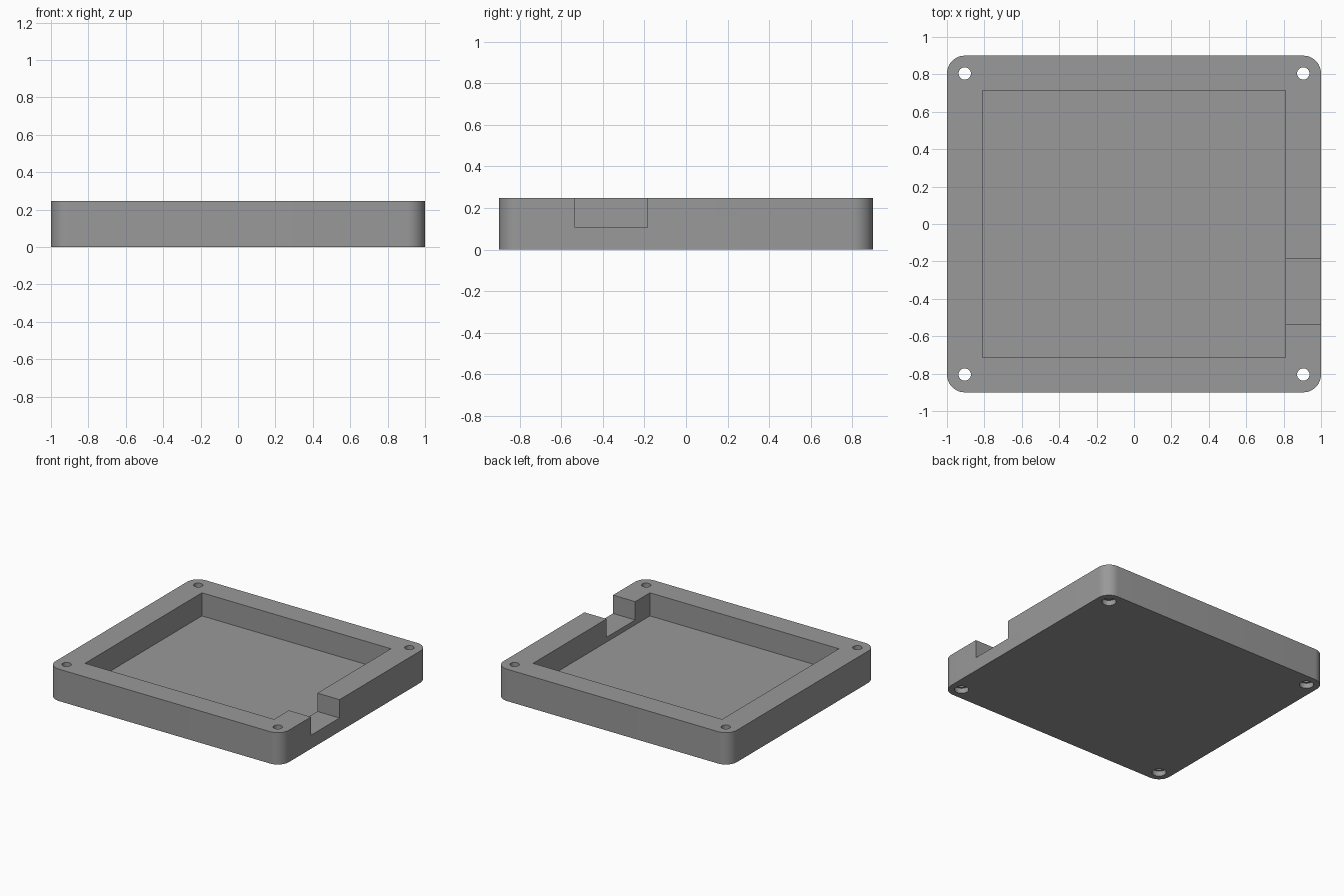
import bpy, math

if "Cube" in bpy.data.objects:
    bpy.data.objects.remove(bpy.data.objects["Cube"])

W, D, H = 1.0, 0.9, 0.247      # half width, half depth, height
R = 0.095                      # corner radius, concentric with screw holes

grey = bpy.data.materials.new("mid grey")
grey.diffuse_color = (0.32, 0.32, 0.32, 1)
grey.use_nodes = True
grey.node_tree.nodes["Principled BSDF"].inputs["Base Color"].default_value = grey.diffuse_color


def prism(name, outline, z0, z1):
    """Extrude a counter-clockwise outline between two heights."""
    n = len(outline)
    verts = [(x, y, z) for z in (z0, z1) for x, y in outline]
    faces = [tuple(reversed(range(n))), tuple(range(n, 2 * n))]
    faces += [(i, (i + 1) % n, n + (i + 1) % n, n + i) for i in range(n)]
    mesh = bpy.data.meshes.new(name)
    mesh.from_pydata(verts, [], faces)
    mesh.materials.append(grey)
    ob = bpy.data.objects.new(name, mesh)
    bpy.context.collection.objects.link(ob)
    return ob


def rect(x0, x1, y0, y1):
    return [(x0, y0), (x1, y0), (x1, y1), (x0, y1)]


def circle(cx, cy, r, n=32):
    return [(cx + r * math.cos(2 * math.pi * i / n),
             cy + r * math.sin(2 * math.pi * i / n)) for i in range(n)]


# Tray body with rounded corners
outline = []
for k, (sx, sy) in enumerate([(1, 1), (-1, 1), (-1, -1), (1, -1)]):
    for i in range(13):
        a = math.pi / 2 * (k + i / 12)
        outline.append((sx * (W - R) + R * math.cos(a),
                        sy * (D - R) + R * math.sin(a)))
body = prism("tray_body", outline, 0, H)

# Cutters: pocket, side cable notch, screw holes with counterbores below
cutters = [
    prism("pocket_cutter", rect(-0.81, 0.81, -0.715, 0.715), 0.068, H + 0.1),
    prism("notch_cutter", rect(0.7, 1.1, -0.535, -0.185), 0.105, H + 0.1),
]
for sx in (-1, 1):
    for sy in (-1, 1):
        x, y = sx * (W - R), sy * (D - R)
        cutters.append(prism("screw_hole_cutter", circle(x, y, 0.033), -0.1, H + 0.1))
        cutters.append(prism("counterbore_cutter", circle(x, y, 0.05), -0.1, 0.04))

bpy.context.view_layer.objects.active = body
body.select_set(True)
for c in cutters:
    mod = body.modifiers.new("cut", "BOOLEAN")
    mod.operation = "DIFFERENCE"
    mod.solver = "EXACT"
    mod.object = c
    bpy.ops.object.modifier_apply(modifier=mod.name)
for c in cutters:
    bpy.data.objects.remove(c, do_unlink=True)

bpy.ops.object.shade_smooth_by_angle(angle=math.radians(30))
